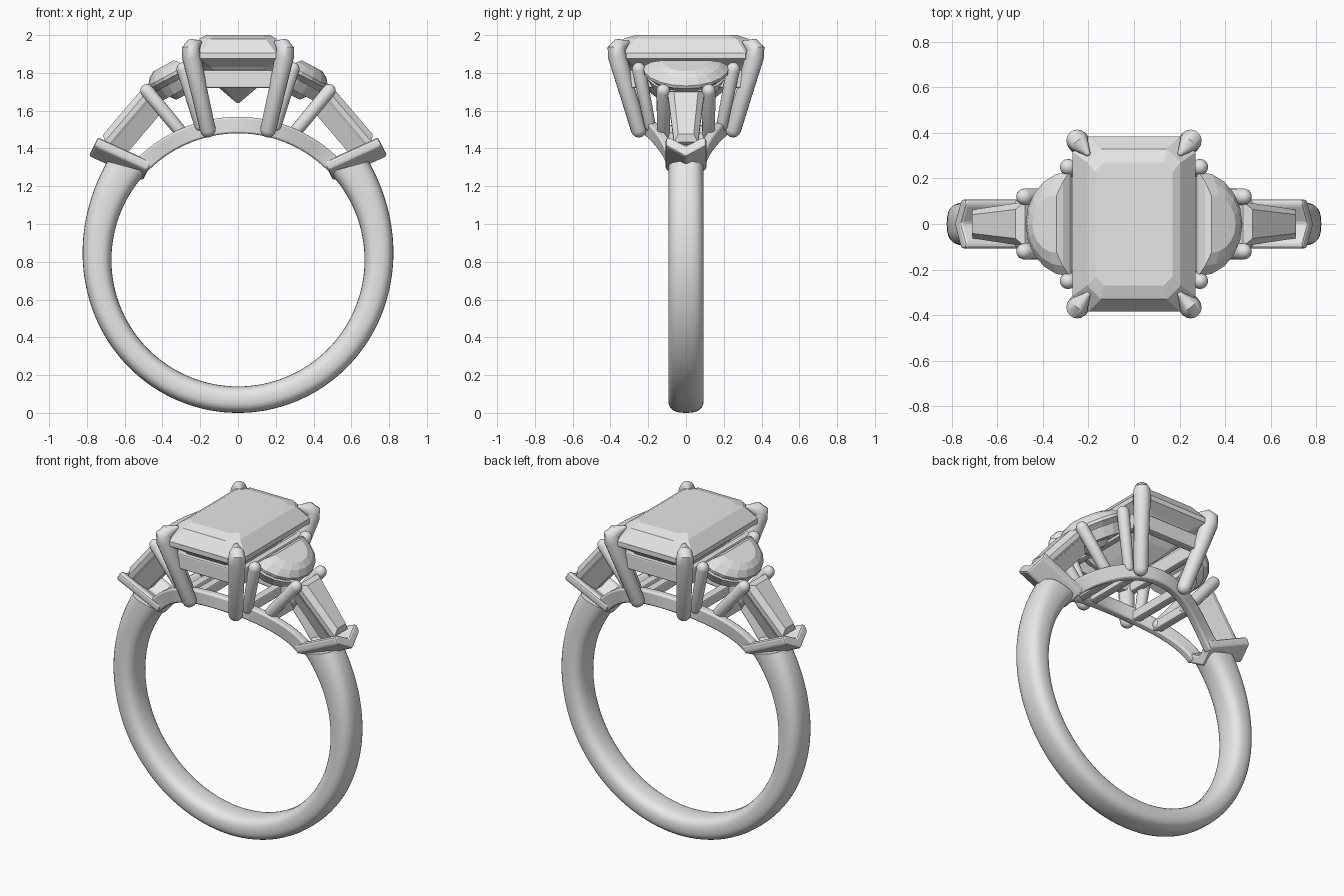
import bpy, bmesh
from math import sin, cos, pi, radians, copysign
from mathutils import Vector

cube = bpy.data.objects.get("Cube")
if cube:
    bpy.data.objects.remove(cube, do_unlink=True)

GREY = (0.8, 0.8, 0.8, 1)
metal = bpy.data.materials.new("light_grey")
metal.use_nodes = True
metal.diffuse_color = GREY
bsdf = next(n for n in metal.node_tree.nodes if n.type == 'BSDF_PRINCIPLED')
bsdf.inputs["Base Color"].default_value = GREY

CENTRE = 0.81   # height of the finger hole centre
HOLE = 0.67     # radius of the finger hole


def loft(name, rings, smooth=False):
    """Skin a list of equal-length closed rings and cap both ends."""
    bm = bmesh.new()
    rows = [[bm.verts.new(p) for p in ring] for ring in rings]
    for a, b in zip(rows, rows[1:]):
        for i in range(len(a)):
            j = (i + 1) % len(a)
            bm.faces.new((a[i], a[j], b[j], b[i]))
    bm.faces.new(rows[0])
    bm.faces.new(rows[-1])
    bmesh.ops.recalc_face_normals(bm, faces=bm.faces[:])
    for f in bm.faces:
        f.smooth = smooth
    me = bpy.data.meshes.new(name)
    bm.to_mesh(me)
    bm.free()
    if smooth:
        me.set_sharp_from_angle(angle=radians(40))
    me.materials.append(metal)
    ob = bpy.data.objects.new(name, me)
    bpy.context.collection.objects.link(ob)
    return ob


def tube(name, pts, radii, sides=16):
    """Round wire through points with domed ends."""
    pts = [Vector(p) for p in pts]
    head = (pts[0] - pts[1]).normalized()
    tail = (pts[-1] - pts[-2]).normalized()
    dome = [radians(a) for a in (25, 50, 70, 86)]
    start = [(pts[0] + head * radii[0] * sin(a), radii[0] * cos(a)) for a in reversed(dome)]
    end = [(pts[-1] + tail * radii[-1] * sin(a), radii[-1] * cos(a)) for a in dome]
    path = start + list(zip(pts, radii)) + end
    rings, side = [], None
    for i, (p, r) in enumerate(path):
        t = (path[min(i + 1, len(path) - 1)][0] - path[max(i - 1, 0)][0]).normalized()
        side = t.orthogonal() if side is None else side - t * side.dot(t)
        side.normalize()
        up = t.cross(side)
        rings.append([p + (side * cos(2 * pi * k / sides) + up * sin(2 * pi * k / sides)) * r
                      for k in range(sides)])
    return loft(name, rings, True)


def bevel(ob, width):
    m = ob.modifiers.new("soft_edges", 'BEVEL')
    m.width = width
    m.segments = 2


def bar(name, lo, hi, width=0.008):
    (x0, y0, z0), (x1, y1, z1) = lo, hi
    ob = loft(name, [[(x0, y0, z), (x1, y0, z), (x1, y1, z), (x0, y1, z)] for z in (z0, z1)])
    bevel(ob, width)


def octagon(hx, hy, cut, z):
    return [(x, y, z) for x, y in (
        (hx, hy - cut), (hx - cut, hy), (cut - hx, hy), (-hx, hy - cut),
        (-hx, cut - hy), (cut - hx, -hy), (hx - cut, -hy), (hx, cut - hy))]


def arc_point(a, r, y):
    """Point on the hoop; the angle is measured from the top."""
    return (r * sin(a), y, CENTRE + r * cos(a))


# Shank: open hoop that thickens toward its shoulders
rings = []
STEPS = 96
for i in range(STEPS + 1):
    t = 2 * i / STEPS - 1
    a_in, a_out = radians(134 * t), radians(127 * t)
    r_out = 0.81 + 0.012 * abs(a_out / (pi / 2)) ** 4.5
    pin = Vector((HOLE * sin(a_in), 0, CENTRE - HOLE * cos(a_in)))
    pout = Vector((r_out * sin(a_out), 0, CENTRE - r_out * cos(a_out)))
    ring = []
    for k in range(28):
        c, s = cos(2 * pi * k / 28), sin(2 * pi * k / 28)
        u = 0.5 + 0.5 * copysign(abs(c) ** 0.75, c)
        p = pin.lerp(pout, u)
        ring.append((p.x, 0.093 * copysign(abs(s) ** 0.75, s), p.z))
    rings.append(ring)
loft("shank", rings, True)

# Gallery rails: follow the hole and bulge outward under the centre stone
for s in (1, -1):
    rings = []
    for i in range(41):
        a = radians(-46 + 92 * i / 40)
        y = 0.075 + 0.135 * max(0, cos(a * 2)) ** 1.5
        rings.append([arc_point(a, r, s * (y + w)) for r, w in
                      ((HOLE, -0.025), (HOLE, 0.025), (0.757, 0.025), (0.757, -0.025))])
    bevel(loft("gallery_rail", rings, True), 0.01)

# Centre stone: step cut with a keel underneath
loft("centre_stone", [octagon(*r) for r in (
    (0.006, 0.12, 0.002, 1.64), (0.10, 0.22, 0.03, 1.72), (0.2, 0.32, 0.06, 1.83),
    (0.27, 0.385, 0.07, 1.875), (0.27, 0.385, 0.07, 1.905),
    (0.205, 0.33, 0.06, 1.98), (0.17, 0.27, 0.04, 2.0))])

# Basket frame below the centre stone
for s in (1, -1):
    y, x = s * 0.305, s * 0.225
    bar("basket_long_bar", (-0.24, y - 0.025, 1.72), (0.24, y + 0.025, 1.815))
    bar("basket_side_bar", (x - 0.02, -0.3, 1.72), (x + 0.02, 0.3, 1.815))

for s in (1, -1):
    # Cross bars joining the rails
    for x, half, z in ((0.16, 0.2, 1.465), (0.28, 0.14, 1.425)):
        bar("gallery_cross_bar", (s * x - 0.025, -half, z), (s * x + 0.025, half, z + 0.06))

    # Prongs, front and back
    for f in (1, -1):
        tube("centre_prong", [(s * x, f * y, z) for x, y, z in (
            (0.16, 0.25, 1.5), (0.205, 0.31, 1.7), (0.247, 0.364, 1.89),
            (0.25, 0.368, 1.925), (0.238, 0.352, 1.942), (0.205, 0.312, 1.96))],
            [0.042, 0.044, 0.05, 0.048, 0.042, 0.014])
        tube("half_moon_prong", [(s * 0.2, f * 0.19, 1.52), (s * 0.29, f * 0.25, 1.82)],
             [0.03, 0.036])
        tube("shoulder_prong", [(s * 0.28, f * 0.12, 1.46), (s * 0.482, f * 0.12, 1.705)],
             [0.034, 0.036])

    # Half-moon stone, tilted down the shoulder
    def moon(scale, n):
        out = []
        for k in range(11):
            a = -pi / 2 + pi * k / 10
            u = 0.08 + (0.22 * cos(a) - 0.08) * scale
            v = 0.23 * sin(a) * scale
            out.append((s * (0.28 + 0.88 * u + 0.47 * n), v, 1.83 - 0.47 * u + 0.88 * n))
        return out
    loft("half_moon_stone", [moon(*r) for r in (
        (0.3, -0.13), (0.88, -0.03), (1, -0.012), (1, 0.005), (0.8, 0.04), (0.55, 0.06))])
    loft("half_moon_seat", [moon(*r) for r in ((0.78, -0.1), (0.92, -0.04))])

    # Tapered side stone and its seat
    def taper(inset, width, n):
        out = []
        for u, side in ((0, 1), (0, -1), (1, -1), (1, 1)):
            along = inset + (0.355 - 2 * inset) * u
            half = (0.098 - 0.035 * u) * width
            out.append((s * (0.475 + 0.648 * along + 0.76 * n), side * half,
                        1.70 - 0.76 * along + 0.65 * n))
        return out
    loft("tapered_stone", [taper(*r) for r in (
        (0.02, 0.85, -0.04), (0, 1, -0.02), (0, 1, 0.005), (0.03, 0.65, 0.035))])
    loft("tapered_seat", [taper(*r) for r in (
        (0.02, 0.45, -0.125), (0, 0.95, -0.035))])

    # Chevron bar capping the end of the shank
    chevron = ((0, -0.025), (0.108, 0.04), (0.108, 0.085), (0.085, 0.09), (0, 0.04),
               (-0.085, 0.09), (-0.108, 0.085), (-0.108, 0.04))
    cap = loft("chevron_bar", [[(s * (x - 0.447 * n), y, z + 0.894 * n) for y, n in chevron]
                               for x, z in ((0.495, 1.25), (0.78, 1.38))])
    bevel(cap, 0.012)
